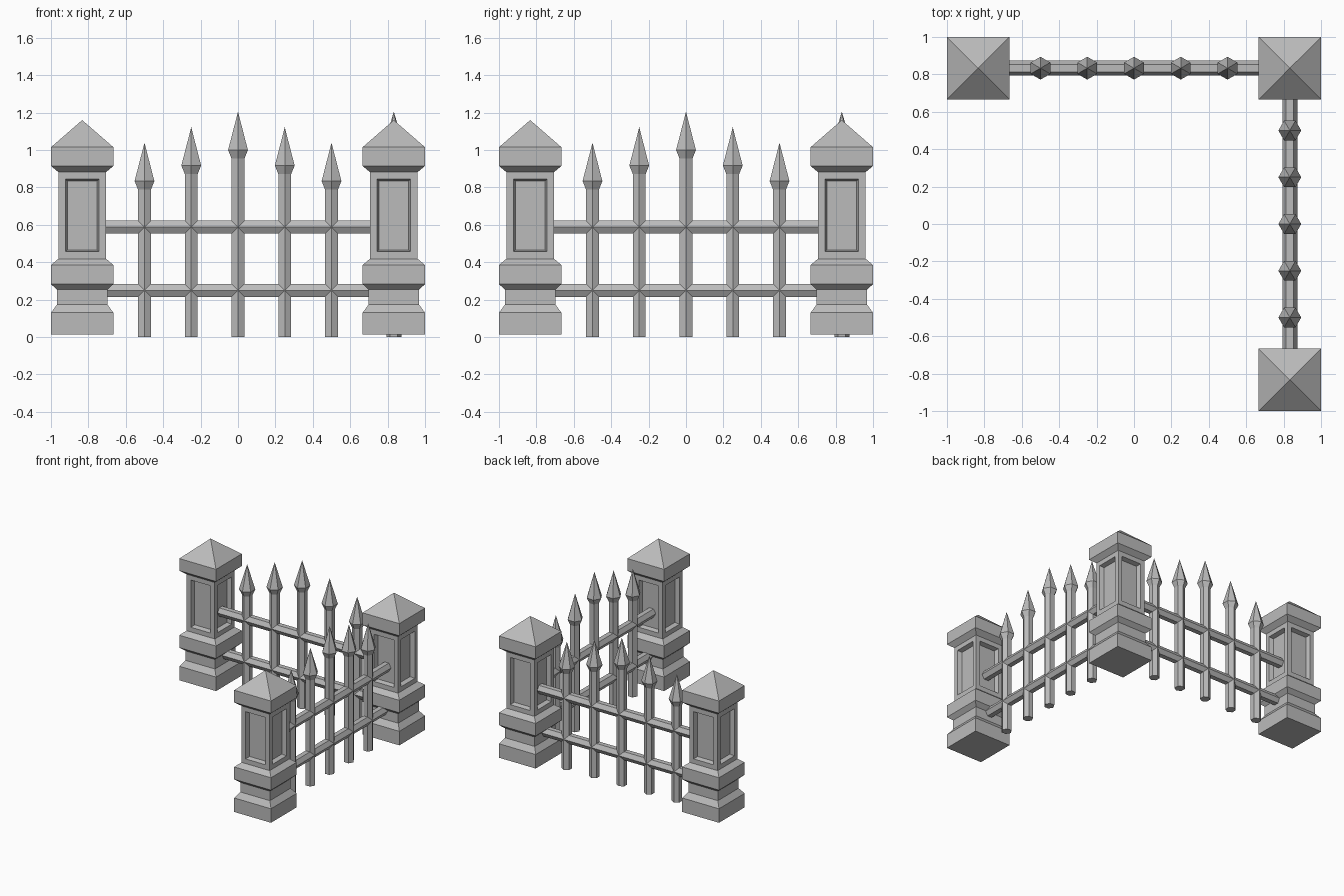
import bpy, bmesh, math
from mathutils import Matrix

cube = bpy.data.objects.get("Cube")
if cube:
    bpy.data.objects.remove(cube, do_unlink=True)

grey = bpy.data.materials.new("plain grey")
grey.use_nodes = True
colour = (0.5, 0.5, 0.5, 1)
grey.diffuse_color = colour
grey.node_tree.nodes["Principled BSDF"].inputs["Base Color"].default_value = colour

CORNER = 0.833


def lathe(bm, profile, sides, turn):
    """Stack polygon rings of (radius, z); a zero radius makes a point."""
    rings = []
    for r, z in profile:
        count = sides if r else 1
        rings.append([bm.verts.new((r * math.cos(turn + i * math.tau / sides),
                                    r * math.sin(turn + i * math.tau / sides), z))
                      for i in range(count)])
    bands = []
    for low, high in zip(rings, rings[1:]):
        band = []
        for i in range(sides):
            j = (i + 1) % sides
            top = [high[j], high[i]] if len(high) > 1 else [high[0]]
            band.append(bm.faces.new([low[i], low[j]] + top))
        bands.append(band)
    for ring, flip in ((rings[0], True), (rings[-1], False)):
        if len(ring) > 1:
            bm.faces.new(ring[::-1] if flip else ring)
    return bands


def finish(bm, name, matrix):
    bmesh.ops.recalc_face_normals(bm, faces=bm.faces)
    mesh = bpy.data.meshes.new(name)
    bm.to_mesh(mesh)
    bm.free()
    mesh.materials.append(grey)
    obj = bpy.data.objects.new(name, mesh)
    obj.matrix_world = matrix
    bpy.context.collection.objects.link(obj)
    return obj


# Square stone pillar: half width and height of every step
PILLAR = [(0.167, 0.015), (0.167, 0.13), (0.134, 0.175), (0.134, 0.253),
          (0.167, 0.283), (0.167, 0.385), (0.128, 0.418), (0.128, 0.882),
          (0.167, 0.915), (0.167, 1.015), (0, 1.16)]
SHAFT = 6


def pillar(name, x, y):
    bm = bmesh.new()
    bands = lathe(bm, [(w * math.sqrt(2), z) for w, z in PILLAR], 4, math.pi / 4)
    bm.normal_update()
    # Sunken panel with sloping sides on each shaft face
    bmesh.ops.inset_individual(bm, faces=bands[SHAFT], thickness=0.054)
    bmesh.ops.inset_individual(bm, faces=bands[SHAFT], thickness=0.014, depth=-0.035)
    finish(bm, name, Matrix.Translation((x, y, 0)))


pillar("left_pillar", CORNER, -CORNER)
pillar("corner_pillar", CORNER, CORNER)
pillar("right_pillar", -CORNER, CORNER)


# One fence run of spiked posts and hexagonal rails
def fence(side, run):
    for i in range(-2, 3):
        tip = 1.205 - 0.083 * abs(i)
        bm = bmesh.new()
        lathe(bm, [(0.04, 0), (0.04, tip - 0.25), (0.061, tip - 0.205), (0, tip)],
              6, math.pi / 2)
        finish(bm, f"{side}_post_{i + 3}", run @ Matrix.Translation((0.25 * i, 0, 0)))
    for label, z in (("lower", 0.25), ("upper", 0.588)):
        bm = bmesh.new()
        lathe(bm, [(0.04, -0.74), (0.04, 0.74)], 6, math.pi / 2)
        finish(bm, f"{side}_{label}_rail",
               run @ Matrix.Translation((0, 0, z)) @ Matrix.Rotation(math.pi / 2, 4, "Y"))


back_run = Matrix.Translation((0, CORNER, 0))
fence("back", back_run)
fence("side", Matrix.Rotation(-math.pi / 2, 4, "Z") @ back_run)
